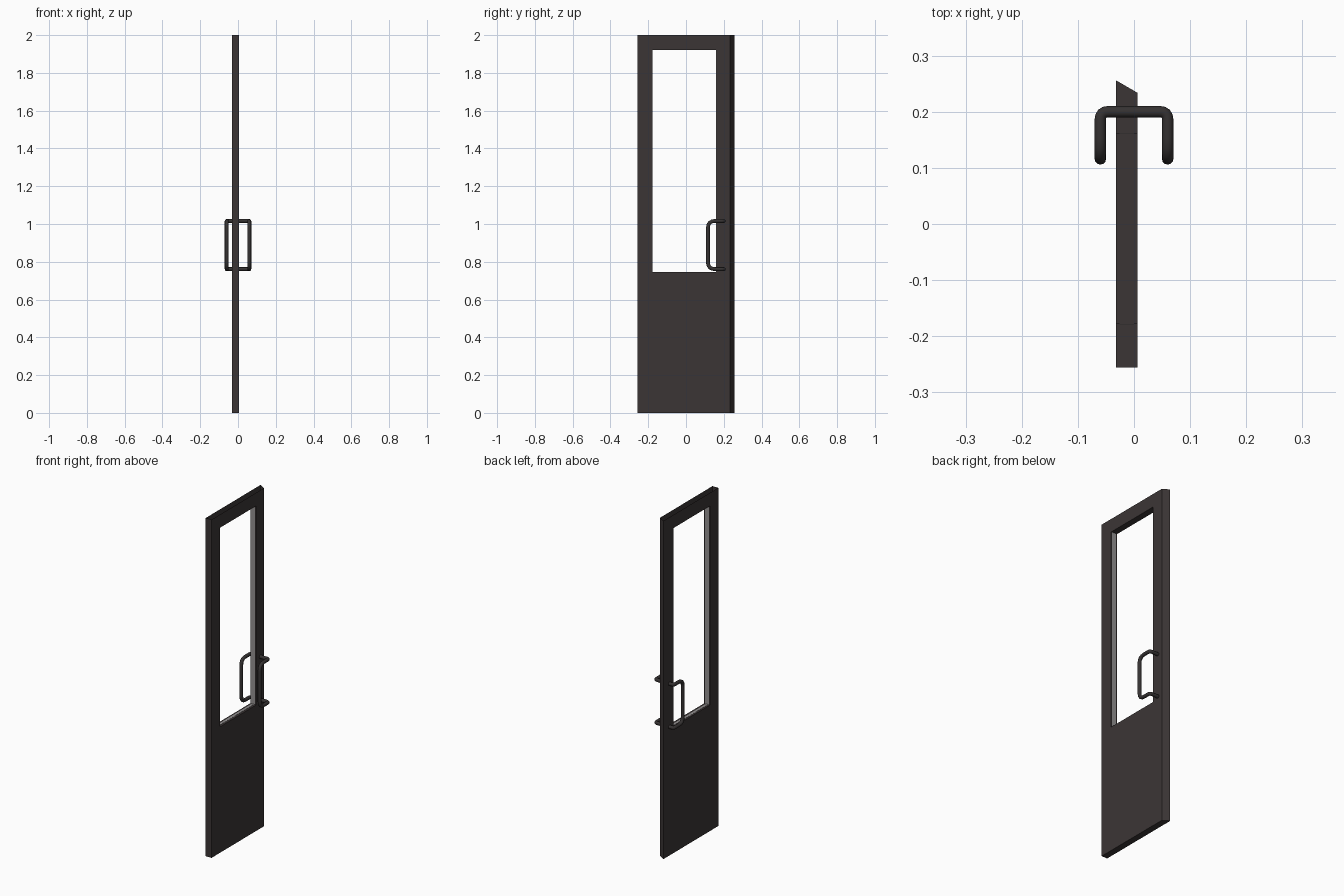
import bpy, bmesh
from mathutils import Vector

if "Cube" in bpy.data.objects:
    bpy.data.objects.remove(bpy.data.objects["Cube"])


def material(name, col):
    m = bpy.data.materials.new(name)
    m.diffuse_color = (*col, 1)
    m.use_nodes = True
    m.node_tree.nodes["Principled BSDF"].inputs["Base Color"].default_value = m.diffuse_color
    return m


DARK = material("dark bronze", (0.044, 0.036, 0.036))
HANDLE = material("handle black", (0.036, 0.032, 0.032))
GREY = material("glazing grey", (0.30, 0.29, 0.29))

X0, X1 = -0.032, 0.006          # leaf faces
YO, SLANT = 0.256, 0.234        # half width, short side of the slanted edge
YA, YB, ZA, ZB = -0.178, 0.161, 0.745, 1.922   # window opening


def add_object(name, bm, mat):
    me = bpy.data.meshes.new(name)
    bm.to_mesh(me)
    bm.free()
    me.materials.append(mat)
    ob = bpy.data.objects.new(name, me)
    bpy.context.collection.objects.link(ob)
    return ob


# Door leaf: ring around the window, slanted closing edge, open along the top
bm = bmesh.new()
inner = [(YA, ZA), (YB, ZA), (YB, ZB), (YA, ZB)]
rings = []
for x, yr in ((X0, YO), (X1, SLANT)):
    outer = [(-YO, 0), (yr, 0), (yr, 2), (-YO, 2)]
    rings.append([[bm.verts.new((x, y, z)) for y, z in r] for r in (outer, inner)])
(bo, bi), (fo, fi) = rings
top = None
for i in range(4):
    j = (i + 1) % 4
    bm.faces.new((bo[i], bo[j], bi[j], bi[i]))
    bm.faces.new((fo[i], fo[j], fi[j], fi[i]))
    bm.faces.new((bi[i], bi[j], fi[j], fi[i]))
    f = bm.faces.new((bo[i], bo[j], fo[j], fo[i]))
    if i == 2:
        top = f
bmesh.ops.recalc_face_normals(bm, faces=bm.faces[:])
bmesh.ops.delete(bm, geom=[top], context='FACES_ONLY')
add_object("door_leaf", bm, DARK)


# Thin grey glazing strips lining the sides and sill of the opening
def strip(name, lo, hi):
    bm = bmesh.new()
    bmesh.ops.create_cube(bm, size=1)
    for v in bm.verts:
        v.co = Vector([lo[k] if v.co[k] < 0 else hi[k] for k in range(3)])
    add_object(name, bm, GREY)


T = 0.001
strip("glazing_strip_left", (X0 + .006, YA - T, ZA), (X1 - .006, YA + T, ZB))
strip("glazing_strip_right", (X0 + .006, YB - T, ZA), (X1 - .006, YB + T, ZB))
strip("glazing_strip_sill", (-0.021, YA, ZA - T), (-0.007, YB, ZA + T))


# Pull handle: one tube loop with rounded corners passing through the leaf
HX, YG, YM, ZL, ZH = 0.06, 0.116, 0.2, 0.761, 1.016
side = [(YM, ZL, .014), (YG, ZL, .038), (YG, ZH, .038), (YM, ZH, .014)]
corners = [(Vector((HX, y, z)), r) for y, z, r in side]
corners += [(Vector((-HX, y, z)), r) for y, z, r in reversed(side)]
pts = []
n = len(corners)
for i, (c, r) in enumerate(corners):
    a = c + (corners[i - 1][0] - c).normalized() * r
    b = c + (corners[(i + 1) % n][0] - c).normalized() * r
    for k in range(5):
        t = k / 4
        pts.append(a * (1 - t) ** 2 + c * 2 * t * (1 - t) + b * t * t)
cu = bpy.data.curves.new("pull_handle", 'CURVE')
cu.dimensions = '3D'
cu.bevel_depth = 0.0102
cu.bevel_resolution = 4
sp = cu.splines.new('POLY')
sp.points.add(len(pts) - 1)
for p, q in zip(sp.points, pts):
    p.co = (*q, 1)
sp.use_cyclic_u = True
sp.use_smooth = True
cu.materials.append(HANDLE)
bpy.context.collection.objects.link(bpy.data.objects.new("pull_handle", cu))
